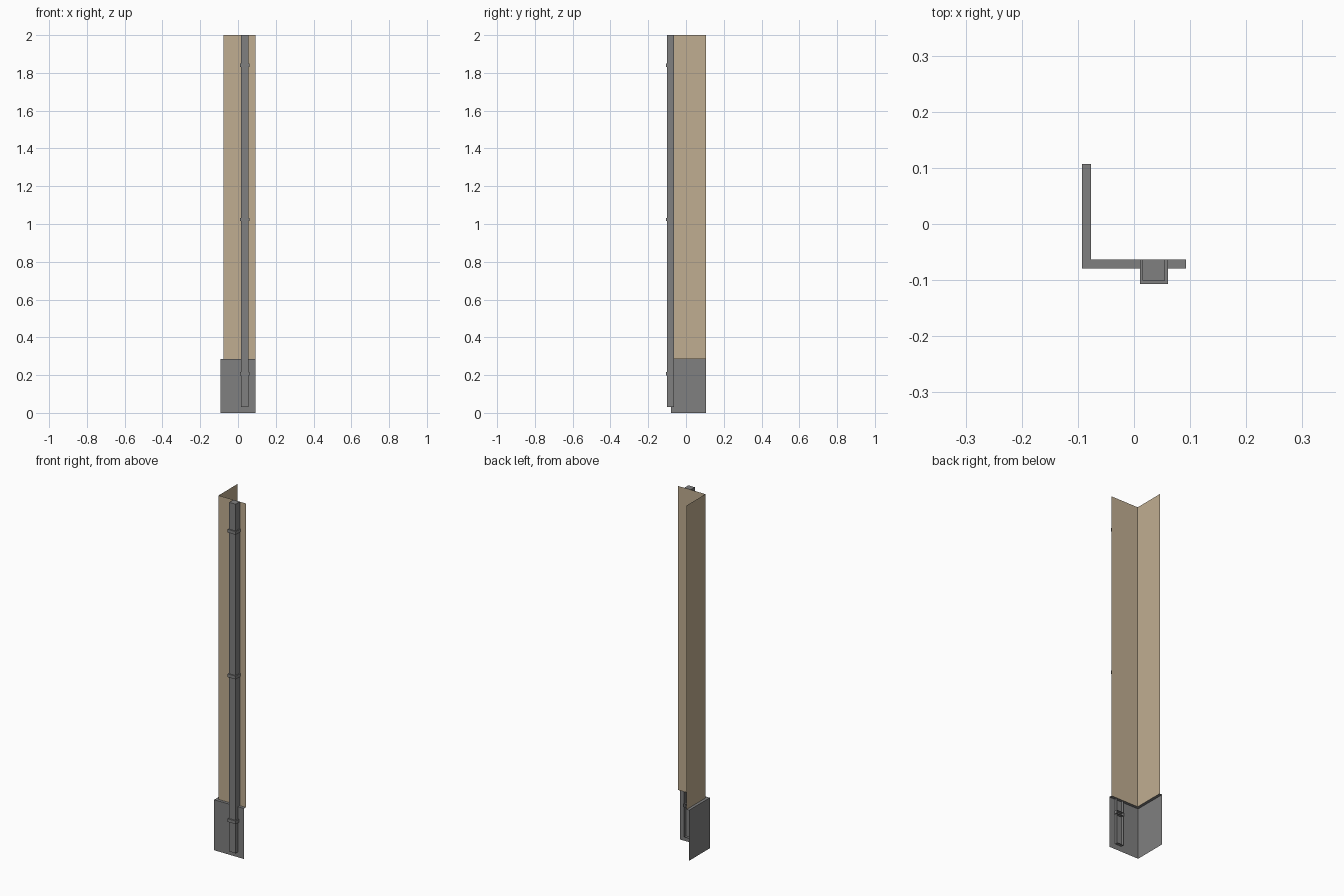
import bpy

if "Cube" in bpy.data.objects:
    bpy.data.objects.remove(bpy.data.objects["Cube"], do_unlink=True)


def make_material(name, colour):
    mat = bpy.data.materials.new(name)
    mat.use_nodes = True
    mat.diffuse_color = colour
    mat.node_tree.nodes["Principled BSDF"].inputs["Base Color"].default_value = colour
    return mat


tan = make_material("tan plaster", (0.527, 0.423, 0.283, 1))
grey = make_material("grey trim", (0.216, 0.216, 0.216, 1))

END_X, END_Y = 0.093, 0.107     # free ends of the two wall wings
LEDGE = 0.285                   # top of the plinth
TOP = 2.0


def make_object(name, verts, faces, mat):
    mesh = bpy.data.meshes.new(name)
    mesh.from_pydata(verts, [], faces)
    mesh.materials.append(mat)
    mesh.update()
    obj = bpy.data.objects.new(name, mesh)
    bpy.context.collection.objects.link(obj)
    return obj


def corner_path(x, y):
    """Plan of an L-shaped sheet, from the back end round to the left end."""
    return [(x, END_Y), (x, y), (END_X, y)]


def corner_sheet(name, sections, mat):
    """Skin a stack of (x, y, z) corner sections, outward faces first."""
    verts = [(px, py, z) for x, y, z in sections for px, py in corner_path(x, y)]
    faces = []
    for row in range(len(sections) - 1):
        for i in range(2):
            a = row * 3 + i
            faces.append((a, a + 1, a + 4, a + 3))
    return make_object(name, verts, faces, mat)


def open_back_box(name, x0, x1, y0, y1, z0, z1, mat):
    """Box without its rear face, which sits against the wall."""
    verts = [(x, y, z) for z in (z0, z1)
             for x, y in ((x0, y1), (x0, y0), (x1, y0), (x1, y1))]
    faces = [(i, i + 1, i + 5, i + 4) for i in range(3)]
    faces += [(3, 2, 1, 0), (4, 5, 6, 7)]
    return make_object(name, verts, faces, mat)


# Wall corner and the plinth with its ledge
wall = (-0.077, -0.0635)
plinth = (-0.093, -0.0795)
corner_sheet("wall_corner", [(*wall, LEDGE), (*wall, TOP)], tan)
corner_sheet("plinth", [(*plinth, 0), (*plinth, LEDGE), (*wall, LEDGE)], grey)

# Square drainpipe and its brackets
PIPE_X = 0.0355
open_back_box("drainpipe", PIPE_X - 0.02, PIPE_X + 0.02, -0.1005, wall[1],
              0.03, TOP, grey)
for place, z in (("lower", 0.207), ("middle", 1.024), ("upper", 1.84)):
    open_back_box(place + "_bracket", PIPE_X - 0.025, PIPE_X + 0.025,
                  -0.107, wall[1], z - 0.009, z + 0.009, grey)
